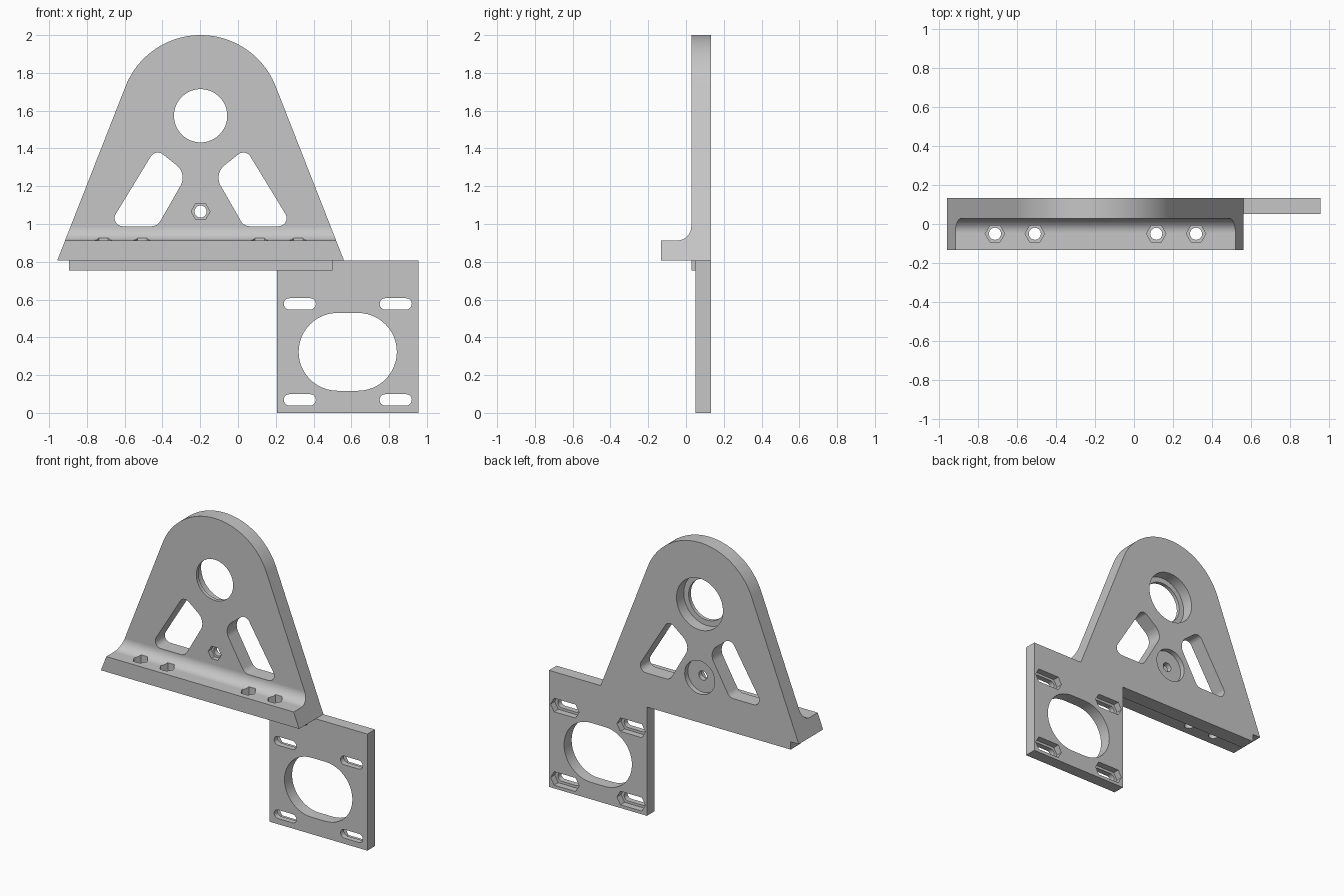
import bpy, bmesh
from math import sin, cos, acos, pi, atan2, hypot
from mathutils import Vector

if "Cube" in bpy.data.objects:
    bpy.data.objects.remove(bpy.data.objects["Cube"], do_unlink=True)

grey = bpy.data.materials.new("light grey")
grey.use_nodes = True
grey.diffuse_color = (0.565, 0.565, 0.565, 1)
grey.node_tree.nodes["Principled BSDF"].inputs["Base Color"].default_value = grey.diffuse_color

AXIS = -0.198                   # centre line of the upright
BACK, FRONT = 0.133, -0.133
FACE = 0.028                    # front of the upright
FOOT = 0.807                    # underside of the flange
FLANGE_TOP = 0.913
PLATE_FACE = 0.05               # front of the motor plate


def prism(name, profile, axis, start, end):
    """Extrude a 2D profile along an axis between two positions."""
    place = {"x": lambda u, v, t: (t, u, v),
             "y": lambda u, v, t: (u, t, v),
             "z": lambda u, v, t: (u, v, t)}[axis]
    bm = bmesh.new()
    a = [bm.verts.new(place(u, v, start)) for u, v in profile]
    b = [bm.verts.new(place(u, v, end)) for u, v in profile]
    bm.faces.new(a)
    bm.faces.new(b)
    for i in range(len(a)):
        j = (i + 1) % len(a)
        bm.faces.new((a[i], a[j], b[j], b[i]))
    bmesh.ops.recalc_face_normals(bm, faces=bm.faces)
    mesh = bpy.data.meshes.new(name)
    bm.to_mesh(mesh)
    bm.free()
    mesh.materials.append(grey)
    obj = bpy.data.objects.new(name, mesh)
    bpy.context.collection.objects.link(obj)
    return obj


def arc(u, v, r, a0, a1, n):
    return [(u + r * cos(a0 + (a1 - a0) * i / n),
             v + r * sin(a0 + (a1 - a0) * i / n)) for i in range(n + 1)]


def circle(u, v, r, n=48):
    return arc(u, v, r, 0, 2 * pi * (n - 1) / n, n - 1)


def slot(u, v, half, r, sweep=pi / 2, n=24):
    """Two end arcs joined by straight sides; a coarse arc gives hexagon ends."""
    return (arc(u + half, v, r, -sweep, sweep, n)
            + arc(u - half, v, r, pi - sweep, pi + sweep, n))


def rounded(corners, n=10):
    """Polygon of (u, v, radius) corners with rounded tips."""
    out = []
    for i, (u, v, r) in enumerate(corners):
        p = Vector((u, v))
        d0 = (Vector(corners[i - 1][:2]) - p).normalized()
        d1 = (Vector(corners[(i + 1) % len(corners)][:2]) - p).normalized()
        half = d0.angle(d1) / 2
        c = p + (d0 + d1).normalized() * r / sin(half)
        s = p + d0 * r * cos(half) / sin(half) - c
        e = p + d1 * r * cos(half) / sin(half) - c
        a0 = atan2(s.y, s.x)
        turn = (atan2(e.y, e.x) - a0 + pi) % (2 * pi) - pi
        out += arc(c.x, c.y, r, a0, a0 + turn, n)
    return out


def combine(obj, tools, operation="DIFFERENCE"):
    for tool in tools:
        mod = obj.modifiers.new("cut", "BOOLEAN")
        mod.operation, mod.solver, mod.object = operation, "EXACT", tool
        bpy.context.view_layer.objects.active = obj
        bpy.ops.object.modifier_apply(modifier=mod.name)
        bpy.data.objects.remove(tool, do_unlink=True)


# Upright with flange: tapered round-topped outline trimmed by an L-shaped side profile
centre_z, top_r, foot_half = 1.573, 0.427, 0.759
drop = centre_z - FOOT
tilt = acos(top_r / hypot(foot_half, drop)) - atan2(drop, foot_half)   # tangent point
outline = ([(AXIS - foot_half, FOOT), (AXIS + foot_half, FOOT)]
           + arc(AXIS, centre_z, top_r, tilt, pi - tilt, 48))
upright = prism("upright_bracket", outline, "y", FRONT, BACK)
fillet = 0.075
side = ([(FRONT - 0.1, FOOT - 0.1), (BACK + 0.1, FOOT - 0.1), (BACK + 0.1, 2.1), (FACE, 2.1)]
        + arc(FACE - fillet, FLANGE_TOP + fillet, fillet, 0, -pi / 2, 12)
        + [(FRONT - 0.1, FLANGE_TOP)])
combine(upright, [prism("side_cutter", side, "x", -1.2, 0.9)], "INTERSECT")

# Bearing bore with a retaining lip, and hub bore with a hex pocket
hub_z = 1.066
cutters = [prism("bore", circle(AXIS, centre_z, 0.141, 64), "y", -0.3, 0.3),
           prism("bearing_seat", circle(AXIS, centre_z, 0.178, 64), "y", BACK - 0.08, 0.3),
           prism("hub_hole", circle(AXIS, hub_z, 0.032, 24), "y", -0.3, 0.3),
           prism("hub_recess", circle(AXIS, hub_z, 0.115), "y", BACK - 0.035, 0.3),
           prism("hub_hex", circle(AXIS, hub_z, 0.05, 6), "y", -0.3, FACE + 0.035)]
# Mirrored lightening windows
window = [(0.489, 0.988, 0.043), (0.229, 0.988, 0.053),
          (0.07, 1.266, 0.085), (0.238, 1.399, 0.043)]
for s in (-1, 1):
    shape = rounded([(AXIS + s * u, v, r) for u, v, r in window])
    cutters.append(prism("window", shape, "y", -0.3, 0.3))
# Flange bolt holes with hex pockets
for offset in (-0.514, -0.31, 0.312, 0.516):
    x = AXIS + offset
    cutters.append(prism("bolt_hole", circle(x, -0.05, 0.031, 24), "z", 0.7, 1.1))
    cutters.append(prism("bolt_hex", circle(x, -0.05, 0.05, 6), "z", FLANGE_TOP - 0.05, 1.1))
combine(upright, cutters)

# Motor plate hanging below one end
mx, mz, pitch = 0.581, 0.323, 0.254
left, right = 0.206, 0.956
motor_plate = prism("motor_plate", [(left, 0), (right, 0), (right, FOOT), (left, FOOT)],
                    "y", PLATE_FACE, BACK)
cutters = [prism("opening", slot(mx, mz, 0.054, 0.206), "y", -0.3, 0.3)]
for sx in (-1, 1):
    for sz in (-1, 1):
        u, v = mx + sx * pitch, mz + sz * pitch
        cutters.append(prism("slot", slot(u, v, 0.055, 0.03, n=12), "y", -0.3, 0.3))
        cutters.append(prism("slot_hex", slot(u, v, 0.055, 0.054, pi / 3, 2),
                             "y", BACK - 0.045, 0.3))
combine(motor_plate, cutters)

# Locating lip under the upright, stepped around the motor plate
lip = [(-0.895, FACE), (0.499, FACE), (0.499, PLATE_FACE),
       (left, PLATE_FACE), (left, BACK), (-0.895, BACK)]
locating_lip = prism("locating_lip", lip, "z", 0.753, FOOT)

# Smooth curved walls, crisp edges
for obj in (upright, motor_plate, locating_lip):
    bpy.ops.object.select_all(action="DESELECT")
    obj.select_set(True)
    bpy.context.view_layer.objects.active = obj
    bpy.ops.object.shade_smooth_by_angle(angle=pi / 6)
    obj.modifiers.new("flat_faces", "WEIGHTED_NORMAL").keep_sharp = True
